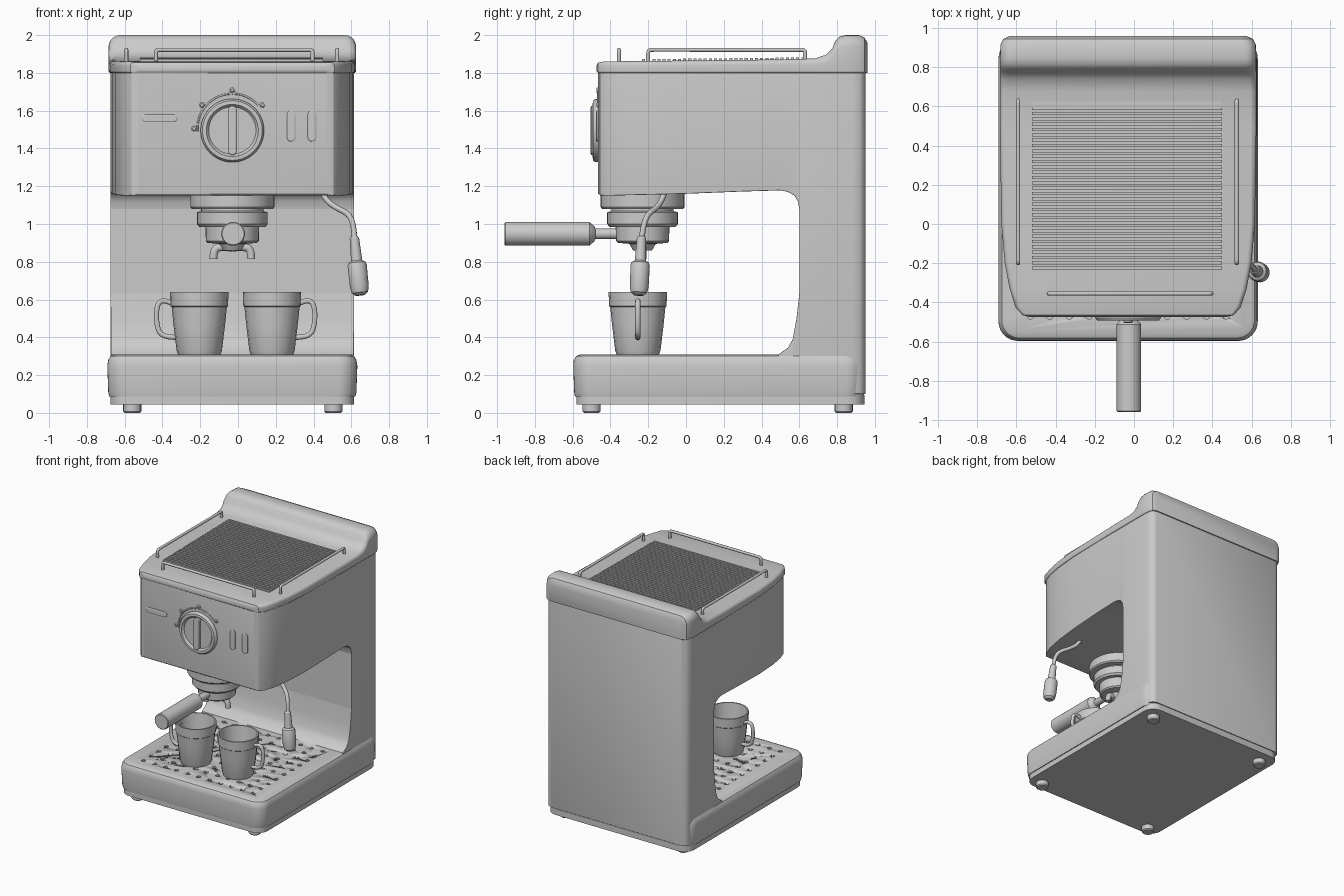
import bpy, bmesh, math
from mathutils import Vector

CX = -0.03  # symmetry plane of the machine


def mesh_from(name, bm):
    bmesh.ops.recalc_face_normals(bm, faces=bm.faces)
    me = bpy.data.meshes.new(name)
    bm.to_mesh(me)
    bm.free()
    ob = bpy.data.objects.new(name, me)
    bpy.context.collection.objects.link(ob)
    return ob


def add_loft(bm, rings):
    rows = [[bm.verts.new(p) for p in r] for r in rings]
    n = len(rows[0])
    for a, b in zip(rows, rows[1:]):
        for i in range(n):
            j = (i + 1) % n
            bm.faces.new((a[i], a[j], b[j], b[i]))
    bm.faces.new(rows[0][::-1])
    bm.faces.new(rows[-1])


def loft(name, rings):
    bm = bmesh.new()
    add_loft(bm, rings)
    return mesh_from(name, bm)


def rrect(cx, cy, hw, hh, rt, rb=None, n=5):
    """Rounded rectangle as 2D points; rt / rb = top / bottom corner radius."""
    rb = rt if rb is None else rb
    pts = []
    for k, (sx, sy, r) in enumerate([(1, 1, rt), (-1, 1, rt), (-1, -1, rb), (1, -1, rb)]):
        for i in range(n + 1):
            a = (k + i / n) * math.pi / 2
            pts.append((cx + sx * (hw - r) + r * math.cos(a), cy + sy * (hh - r) + r * math.sin(a)))
    return pts


def section(y, w, z0, z1, rt=0.004, rb=0.004):
    return [(x, y, z) for x, z in rrect(CX, (z0 + z1) / 2, w, (z1 - z0) / 2, rt, rb)]


def plan(z, w, y0, y1, r):
    return [(x, y, z) for x, y in rrect(CX, (y0 + y1) / 2, w, (y1 - y0) / 2, r, n=8)]


def revolve(name, profile, origin, axis=(0, 0, 1), n=32):
    q = Vector(axis).to_track_quat('Z', 'Y')
    o = Vector(origin)
    return loft(name, [[o + q @ Vector((r * math.cos(t * math.tau / n), r * math.sin(t * math.tau / n), h))
                        for t in range(n)] for r, h in profile])


def tube(name, pts, r, smooth=True):
    cu = bpy.data.curves.new(name, 'CURVE')
    cu.dimensions = '3D'
    cu.bevel_depth, cu.bevel_resolution, cu.use_fill_caps = r, 3, True
    sp = cu.splines.new('NURBS' if smooth else 'POLY')
    sp.points.add(len(pts) - 1)
    for p, c in zip(sp.points, pts):
        p.co = (*c, 1)
    if smooth:
        sp.order_u, sp.use_endpoint_u, sp.resolution_u = 3, True, 6
    ob = bpy.data.objects.new(name, cu)
    bpy.context.collection.objects.link(ob)
    return ob


# Base: foot slab, drip tray body with a grid of drain holes
loft("base_slab", [plan(z, 0.645, -0.58, 0.945, 0.09) for z in (0.045, 0.095)])
base = loft("drip_base", [plan(z, w, y0, y1, r) for z, w, y0, y1, r in [
    (0.088, 0.652, -0.588, 0.94, 0.10), (0.11, 0.657, -0.592, 0.945, 0.10),
    (0.25, 0.662, -0.597, 0.945, 0.10), (0.28, 0.657, -0.594, 0.943, 0.10),
    (0.30, 0.645, -0.582, 0.935, 0.09), (0.31, 0.62, -0.56, 0.92, 0.08)]])
bm = bmesh.new()
for i in range(11):
    for j in range(10):
        x, y = CX + (i - 5) * 0.1, -0.47 + j * 0.1
        add_loft(bm, [[(x + 0.017 * math.cos(k * math.tau / 10), y + 0.017 * math.sin(k * math.tau / 10), z)
                       for k in range(10)] for z in (0.285, 0.33)])
cutter = mesh_from("hole_cutter", bm)
cutter.hide_render = True
cutter.display_type = 'WIRE'
mod = base.modifiers.new("holes", 'BOOLEAN')
mod.operation, mod.object, mod.solver = 'DIFFERENCE', cutter, 'EXACT'

# Feet
for x in (-0.56, 0.505):
    for y in (-0.5, 0.835):
        revolve("foot", [(0.04, 0), (0.048, 0.008), (0.048, 0.05)], (x, y, 0), n=20)

# Column, splash slope and head
loft("column", [section(y, w, 0.10, 1.81) for y, w in
                [(0.60, 0.645), (0.88, 0.645), (0.92, 0.638), (0.94, 0.622), (0.95, 0.595)]])
loft("splash_slope", [section(y, 0.643, 0.29, z) for y, z in
                      [(0.49, 0.31), (0.54, 0.345), (0.565, 0.39), (0.585, 0.50), (0.602, 0.65)]])
loft("head", [section(y, w, z0, 1.81) for y, w, z0 in [
    (-0.465, 0.50, 1.16), (-0.455, 0.535, 1.152), (-0.42, 0.565, 1.15), (-0.33, 0.597, 1.152),
    (-0.2, 0.62, 1.155), (0, 0.638, 1.16), (0.3, 0.645, 1.172), (0.5, 0.645, 1.178), (0.54, 0.645, 1.17),
    (0.575, 0.645, 1.15), (0.592, 0.645, 1.12), (0.60, 0.645, 1.08)]])

# Lid rising into the rear upstand
loft("lid", [section(y, w, z0, z1, rt, 0.01) for y, w, z0, z1, rt in [
    (-0.475, 0.50, 1.81, 1.838, 0.01), (-0.465, 0.54, 1.80, 1.855, 0.02), (-0.425, 0.575, 1.80, 1.861, 0.025),
    (-0.33, 0.605, 1.80, 1.862, 0.025), (-0.2, 0.63, 1.80, 1.863, 0.025), (0, 0.647, 1.80, 1.865, 0.025),
    (0.5, 0.655, 1.80, 1.871, 0.025), (0.68, 0.655, 1.80, 1.876, 0.03), (0.74, 0.655, 1.80, 1.895, 0.04),
    (0.775, 0.655, 1.80, 1.93, 0.05), (0.79, 0.655, 1.80, 1.97, 0.06), (0.815, 0.655, 1.80, 1.993, 0.06),
    (0.845, 0.655, 1.80, 2.0, 0.06), (0.915, 0.652, 1.80, 2.0, 0.06), (0.945, 0.637, 1.80, 1.987, 0.06),
    (0.96, 0.605, 1.80, 1.96, 0.05)]])

# Cup warmer ribs
bm = bmesh.new()
for i in range(32):
    y = -0.225 + i * 0.0272
    z = 1.864 + (y + 0.2) * 0.0105
    add_loft(bm, [[(x, y + dy, z + dz) for dy, dz in ((-0.008, -0.01), (0.008, -0.01), (0.008, 0.009), (-0.008, 0.009))]
                  for x in (-0.52, 0.45)])
mesh_from("warmer_ribs", bm)


# Guard rails
def rail(name, a, b):
    a, b = Vector(a), Vector(b)
    d, up = (b - a).normalized(), Vector((0, 0, 1))
    top = Vector((0, 0, 1.922))
    flat = lambda p, s: Vector((p.x, p.y, 0)) + d * s + top
    tube(name, [a, a + up * 0.03, flat(a, 0.0), flat(a, 0.035), flat(a, 0.06),
                flat(b, -0.06), flat(b, -0.035), flat(b, 0.0), b + up * 0.03, b], 0.011)


rail("left_rail", (-0.592, -0.2, 1.855), (-0.592, 0.63, 1.865))
rail("right_rail", (0.525, -0.2, 1.855), (0.525, 0.63, 1.865))
rail("front_rail", (-0.435, -0.355, 1.855), (0.395, -0.355, 1.855))


# Front controls: pill-shaped lamp and switches
def pill(name, x, z, hw, hh, y0, y1):
    m = min(hw, hh)
    loft(name, [[(px, y, pz) for px, pz in rrect(x, z, hw - s, hh - s, m - s)]
                for y, s in ((y0, 0), (y1 + 0.004, 0), (y1, 0.006))])


pill("lamp", -0.415, 1.56, 0.096, 0.021, -0.455, -0.474)
pill("switch_left", 0.282, 1.518, 0.023, 0.082, -0.455, -0.476)
pill("switch_right", 0.392, 1.518, 0.023, 0.082, -0.455, -0.476)

# Dial with grip, scale arc and marker dots
revolve("dial", [(0.168, 0), (0.168, 0.018), (0.158, 0.033), (0.138, 0.034), (0.125, 0.018)],
        (CX, -0.46, 1.495), (0, -1, 0), 48)
pill("dial_grip", CX, 1.495, 0.024, 0.13, -0.465, -0.505)
polar = lambda r, a, y: (CX + r * math.cos(math.radians(a)), y, 1.505 + r * math.sin(math.radians(a)))
tube("scale_arc", [polar(0.185, 185 - i * 8, -0.466) for i in range(19)], 0.005, False)
for a in (180, 142, 90, 38):
    revolve("marker_dot", [(0.014, 0), (0.014, 0.01), (0.008, 0.015)], polar(0.203, a, -0.46), (0, -1, 0), 14)

# Brew group and portafilter
GY = -0.23
revolve("brew_group", [(0.222, 1.17), (0.222, 1.09), (0.215, 1.08), (0.165, 1.08), (0.165, 1.068),
                       (0.187, 1.062), (0.187, 1.0), (0.175, 0.985), (0.14, 0.985)], (CX, GY, 0), n=40)
revolve("filter_basket", [(0.143, 1.0), (0.14, 0.91), (0.13, 0.9), (0.07, 0.895), (0.05, 0.86)], (CX, GY, 0), n=32)
for s in (-1, 1):
    tube("spout", [(CX, GY, 0.875), (CX + s * 0.05, GY, 0.88), (CX + s * 0.1, GY, 0.87), (CX + s * 0.1, GY, 0.815)], 0.022)
revolve("handle", [(0.028, 0.1), (0.028, 0.25), (0.04, 0.255), (0.063, 0.282), (0.063, 0.725), (0.058, 0.73)],
        (CX + 0.004, GY, 0.948), (0, -1, 0), 28)

# Steam wand
tube("steam_pipe", [(0.44, -0.11, 1.18), (0.46, -0.125, 1.13), (0.52, -0.155, 1.085), (0.585, -0.2, 1.055),
                    (0.612, -0.225, 1.0), (0.617, -0.235, 0.92)], 0.015)
revolve("steam_nozzle", [(0.018, 0), (0.025, 0.01), (0.03, 0.13), (0.046, 0.14), (0.051, 0.155), (0.05, 0.27),
                         (0.043, 0.3), (0.025, 0.315)], (0.615, -0.235, 0.935), (0.032, -0.015, -0.31), 24)

# Cups with outward handles
for name, x, s in (("left_cup", -0.205, -1), ("right_cup", 0.18, 1)):
    revolve(name, [(0.112, 0.308), (0.12, 0.33), (0.137, 0.47), (0.146, 0.56), (0.152, 0.565), (0.155, 0.64),
                   (0.144, 0.64), (0.128, 0.5), (0.1, 0.335)], (x, -0.255, 0), n=20)
    tube(name + "_handle", [(x + s * dx, -0.255, z) for dx, z in
                            [(0.135, 0.575), (0.18, 0.6), (0.225, 0.58), (0.228, 0.47), (0.2, 0.4), (0.125, 0.40)]], 0.014)

# Smooth shading with sharp edges kept
bpy.ops.object.select_all(action='DESELECT')
for ob in bpy.context.scene.objects:
    if ob.type == 'MESH':
        ob.select_set(True)
        bpy.context.view_layer.objects.active = ob
bpy.ops.object.shade_smooth_by_angle(angle=math.radians(32))
cutter.hide_set(True)
